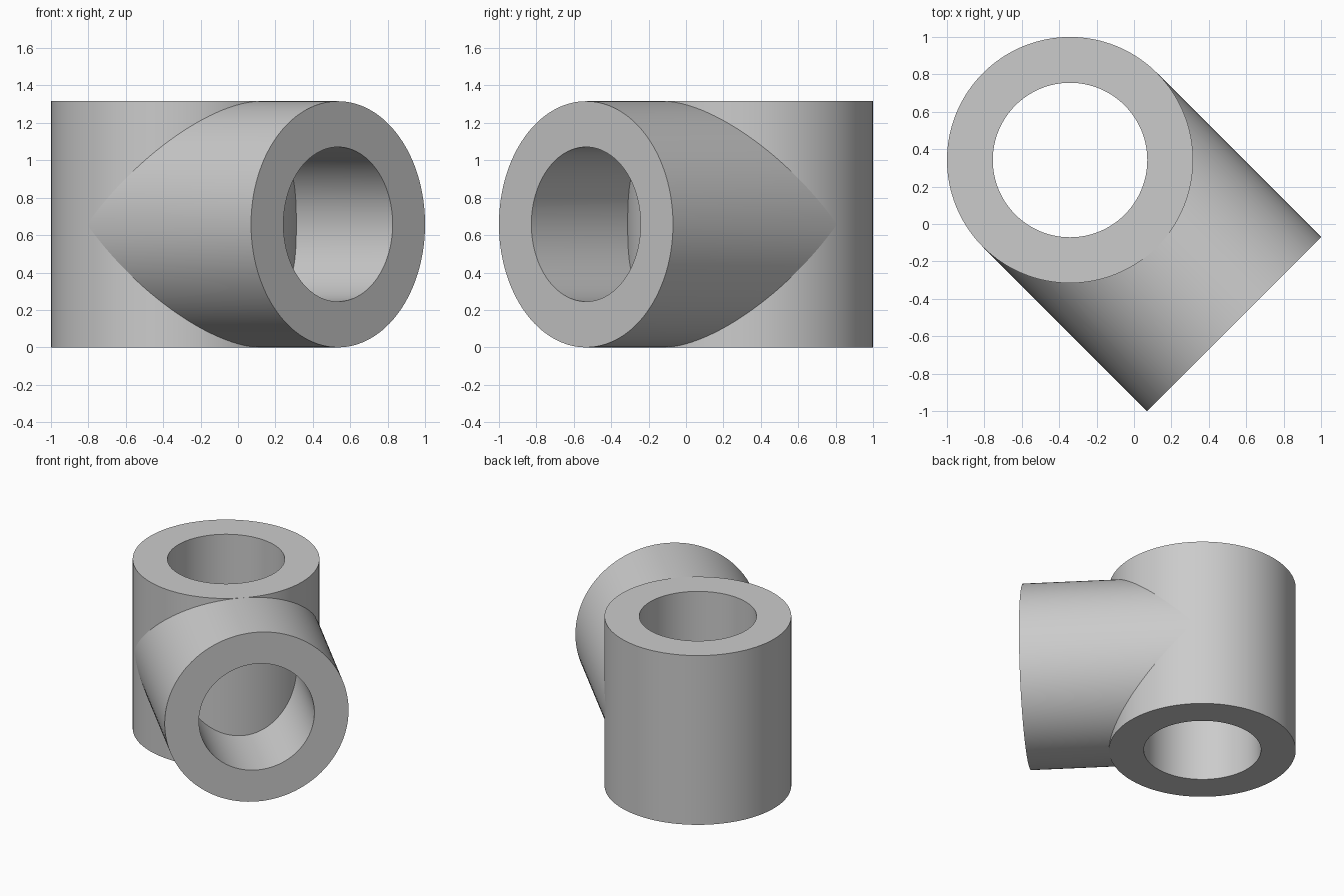
import bpy, bmesh
from math import cos, sin, sqrt, pi, radians
from mathutils import Matrix, Vector

cube = bpy.data.objects.get("Cube")
if cube:
    bpy.data.objects.remove(cube, do_unlink=True)

R = 0.658          # outer radius of both tubes
BORE = 0.413       # bore radius of both tubes
CX = -1 + R        # upright tube axis is at (CX, -CX)
LENGTH = 1.24      # branch length measured from the upright axis
SINK = 0.003       # how far the branch sinks into the upright wall
SEGMENTS = 128
ANGLES = [2 * pi * i / SEGMENTS for i in range(SEGMENTS)]

grey = bpy.data.materials.new("plain grey")
grey.use_nodes = True
colour = (0.6, 0.6, 0.6, 1)
grey.diffuse_color = colour
grey.node_tree.nodes["Principled BSDF"].inputs["Base Color"].default_value = colour


def ring_solid(name, rings, matrix):
    """Skin four rings of points into a closed hollow tube."""
    bm = bmesh.new()
    loops = [[bm.verts.new(p) for p in ring] for ring in rings]
    for k, a in enumerate(loops):
        b = loops[(k + 1) % len(loops)]
        for i in range(SEGMENTS):
            j = (i + 1) % SEGMENTS
            bm.faces.new((a[i], a[j], b[j], b[i]))
    bmesh.ops.recalc_face_normals(bm, faces=bm.faces)
    mesh = bpy.data.meshes.new(name)
    bm.to_mesh(mesh)
    bm.free()
    mesh.materials.append(grey)
    obj = bpy.data.objects.new(name, mesh)
    obj.matrix_world = matrix
    bpy.context.collection.objects.link(obj)
    bpy.ops.object.select_all(action="DESELECT")
    obj.select_set(True)
    bpy.context.view_layer.objects.active = obj
    bpy.ops.object.shade_smooth_by_angle(angle=radians(30))
    return obj


def upright_ring(radius, z):
    return [Vector((radius * cos(t), radius * sin(t), z)) for t in ANGLES]


def branch_ring(radius, end=None):
    """Flat ring at the given end, or a saddle ring fitted to the upright wall."""
    points = []
    for t in ANGLES:
        side = radius * cos(t)
        x = end if end else sqrt(max(0, R * R - side * side)) - SINK
        points.append(Vector((x, side, radius * sin(t))))
    return points


# Upright tube, bored right through
ring_solid("upright_tube",
           [upright_ring(R, 0), upright_ring(R, 2 * R),
            upright_ring(BORE, 2 * R), upright_ring(BORE, 0)],
           Matrix.Translation((CX, -CX, 0)))

# Side branch, whose bore stops at the upright wall
ring_solid("branch_tube",
           [branch_ring(R), branch_ring(R, LENGTH),
            branch_ring(BORE, LENGTH), branch_ring(BORE)],
           Matrix.Translation((CX, -CX, R)) @ Matrix.Rotation(-pi / 4, 4, "Z"))
